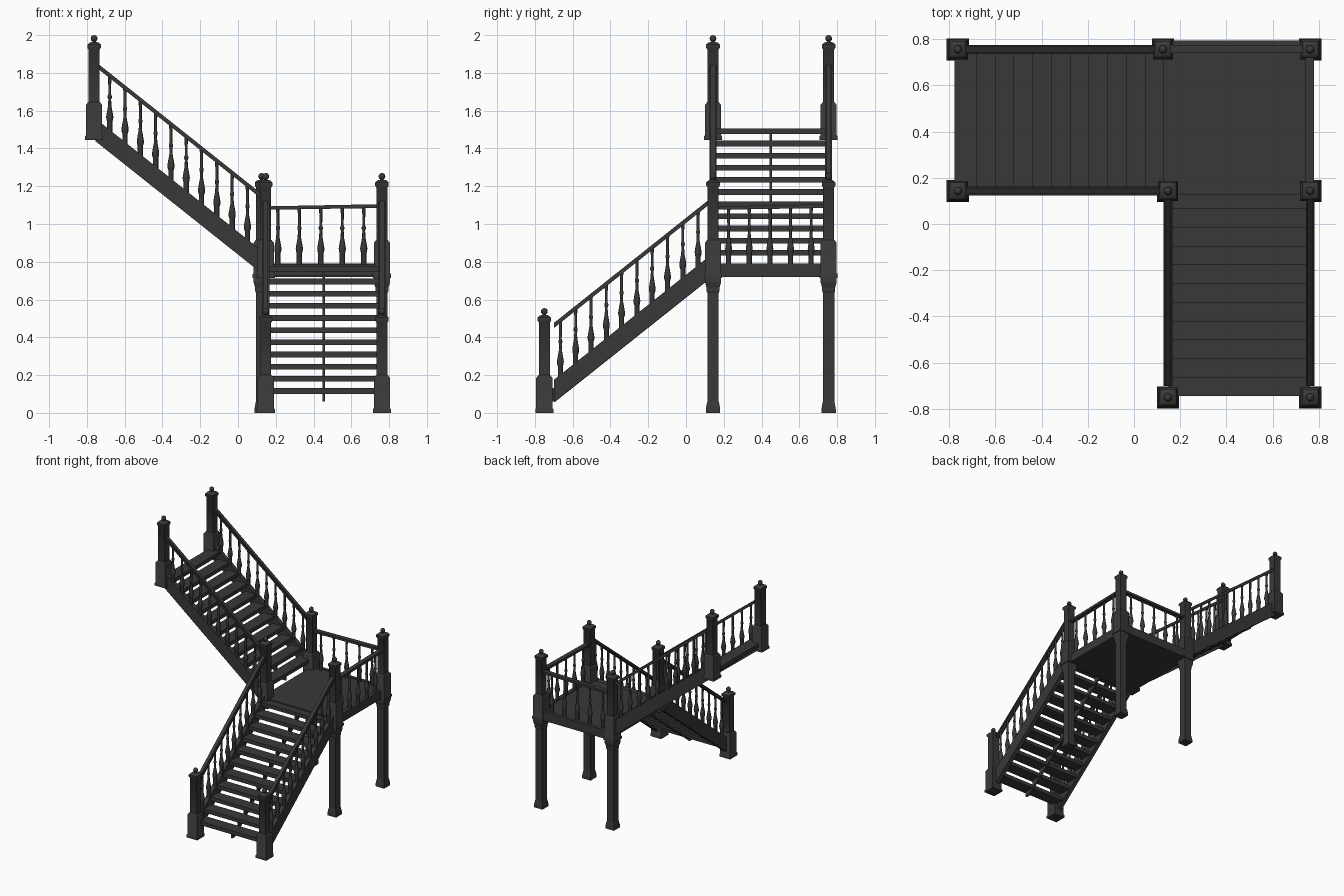
import bpy, bmesh, math
from mathutils import Vector

if "Cube" in bpy.data.objects:
    bpy.data.objects.remove(bpy.data.objects["Cube"])

mat = bpy.data.materials.new("dark_stain")
mat.diffuse_color = (0.04, 0.04, 0.04, 1)
mat.use_nodes = True
mat.node_tree.nodes["Principled BSDF"].inputs["Base Color"].default_value = mat.diffuse_color


def finish(name, bm, smooth=False):
    bmesh.ops.recalc_face_normals(bm, faces=bm.faces)
    me = bpy.data.meshes.new(name)
    bm.to_mesh(me)
    bm.free()
    me.materials.append(mat)
    ob = bpy.data.objects.new(name, me)
    bpy.context.collection.objects.link(ob)
    if smooth:
        bpy.context.view_layer.objects.active = ob
        ob.select_set(True)
        bpy.ops.object.shade_smooth_by_angle(angle=math.radians(40))
        ob.select_set(False)
    return ob


def turn(bm, prof, pos, n):
    """Stack of n-sided rings; for n == 4 the radius is the half width."""
    k, a0 = (math.sqrt(2), math.pi / 4) if n == 4 else (1, 0)
    rings = []
    for r, z in prof:
        rings.append([bm.verts.new((pos[0] + k * r * math.cos(a0 + 2 * math.pi * i / n),
                                    pos[1] + k * r * math.sin(a0 + 2 * math.pi * i / n),
                                    pos[2] + z)) for i in range(n)])
    for a, b in zip(rings, rings[1:]):
        for i in range(n):
            bm.faces.new((a[i], a[(i + 1) % n], b[(i + 1) % n], b[i]))
    bm.faces.new(rings[0])
    bm.faces.new(rings[-1])


def prism(bm, pts, place, c, t):
    """Side outline (u, z) given thickness t across the flight at c."""
    a = [bm.verts.new(place(u, c - t / 2, z)) for u, z in pts]
    b = [bm.verts.new(place(u, c + t / 2, z)) for u, z in pts]
    bm.faces.new(a)
    bm.faces.new(b)
    n = len(pts)
    for i in range(n):
        bm.faces.new((a[i], a[(i + 1) % n], b[(i + 1) % n], b[i]))


def box(name, lo, hi):
    bm = bmesh.new()
    prism(bm, [(lo[0], lo[2]), (hi[0], lo[2]), (hi[0], hi[2]), (lo[0], hi[2])],
          lambda u, c, z: (u, c, z), (lo[1] + hi[1]) / 2, hi[1] - lo[1])
    return finish(name, bm)


# Newel posts: square body, stepped cap, ball finial
POST = [(.048, 0), (.048, .018), (.043, .026), (.043, .185), (.031, .2), (.029, .2),
        (.029, .478), (.036, .488), (.036, .504), (.024, .516), (.012, .518)]
BALL = [(.011, .512), (.009, .523)] + [
    (.018 * math.cos(a), .537 + .018 * math.sin(a))
    for a in [math.radians(-50 + 27 * i) for i in range(6)]]


def newel(name, x, y, z):
    bm = bmesh.new()
    turn(bm, POST, (x, y, z), 4)
    turn(bm, BALL, (x, y, z), 12)
    finish(name, bm, True)


for i, p in enumerate([(.147, -.75, 0), (.762, -.75, 0), (.147, .143, .715), (.762, .143, .715),
                       (.125, .755, .715), (.762, .755, .715),
                       (-.762, .143, 1.445), (-.762, .755, 1.445)]):
    newel(f"newel_post_{i + 1}", *p)

# Support legs under the landing (none under the inner corner)
LEG = [(.038, 0), (.038, .02), (.032, .055), (.03, .06), (.03, .635), (.034, .645),
       (.034, .66), (.042, .69), (.042, .72)]
for i, (x, y) in enumerate([(.762, .143), (.125, .755), (.762, .755)]):
    bm = bmesh.new()
    turn(bm, LEG, (x, y, 0), 4)
    finish(f"support_leg_{i + 1}", bm)

# Turned baluster profile: (radius, fraction of height)
BAL = [(.014, 0), (.014, .2), (.018, .24), (.019, .29), (.015, .37), (.009, .48), (.0075, .6),
       (.011, .63), (.011, .66), (.0075, .69), (.008, .9), (.01, 1)]


def baluster(bm, pos, h):
    turn(bm, [(r, f * h) for r, f in BAL], pos, 10)


RISE, RUN, N = .0644, .081, 11
SLOPE = RISE / RUN


def flight(name, place, u0, z0, off, span, sides):
    mid, width = sum(sides) / 2, sides[1] - sides[0]
    line = lambda u, o: z0 + off + o + SLOPE * (u - u0)
    band = lambda a, b, lo, hi: [(a, line(a, lo)), (b, line(b, lo)), (b, line(b, hi)), (a, line(a, hi))]
    # treads
    bm = bmesh.new()
    for k in range(N):
        u, z = u0 + k * RUN, z0 + k * RISE
        prism(bm, [(u, z - .015), (u + .096, z - .015), (u + .096, z + .015), (u, z + .015)],
              place, mid, width)
    finish(name + "_treads", bm)
    # saw-toothed centre stringer
    bm = bmesh.new()
    pts = [(u0 + .015, z0 - .055)]
    for k in range(N):
        z = z0 - .014 + k * RISE
        pts += [(u0 + k * RUN + .015, z), (u0 + (k + 1) * RUN + .015, z)]
    end = u0 + N * RUN + .015
    pts += [(end, z0 - .055 + SLOPE * (end - u0 - .055)), (u0 + .055, z0 - .055)]
    prism(bm, pts, place, mid, .012)
    finish(name + "_centre_stringer", bm)
    # side stringers, hand rails and balusters
    for tag, c in zip("ab", sides):
        bm = bmesh.new()
        prism(bm, band(*span, -.105, .015), place, c, .034)
        finish(f"{name}_stringer_{tag}", bm)
        bm = bmesh.new()
        prism(bm, band(*span, .289, .307), place, c, .038)
        prism(bm, band(*span, .305, .316), place, c, .026)
        finish(f"{name}_hand_rail_{tag}", bm)
        bm = bmesh.new()
        for k in range(10):
            u = u0 + .08 + k * RUN
            baluster(bm, Vector(place(u, c, line(u, 0))), .295)
        finish(f"{name}_balusters_{tag}", bm, True)


flight("lower_flight", lambda u, c, z: (c, u, z), -.745, .116, .008, (-.7, .125), (.147, .762))
flight("upper_flight", lambda u, c, z: (-u, c, z), -.13, .847, -.007, (-.125, .755), (.143, .755))

# Landing deck and skirts
box("landing_deck", (.122, .125, .725), (.772, .775, .785))
box("landing_back_skirt", (.125, .765, .72), (.762, .793, .79))
box("landing_side_skirt", (.745, .143, .72), (.778, .755, .79))

# Landing rails
back = lambda u, c, z: (u, c, z)
side = lambda u, c, z: (c, u, z)
for name, place, c, a, b in [("landing_back", back, .757, .125, .762),
                             ("landing_side", side, .76, .143, .755)]:
    bm = bmesh.new()
    prism(bm, [(a, 1.075), (b, 1.085), (b, 1.105), (a, 1.093)], place, c, .036)
    finish(name + "_rail", bm)
    bm = bmesh.new()
    for k in range(5):
        baluster(bm, Vector(place(a + (b - a) * (.135 + .1785 * k), c, .785)), .3)
    finish(name + "_balusters", bm, True)
